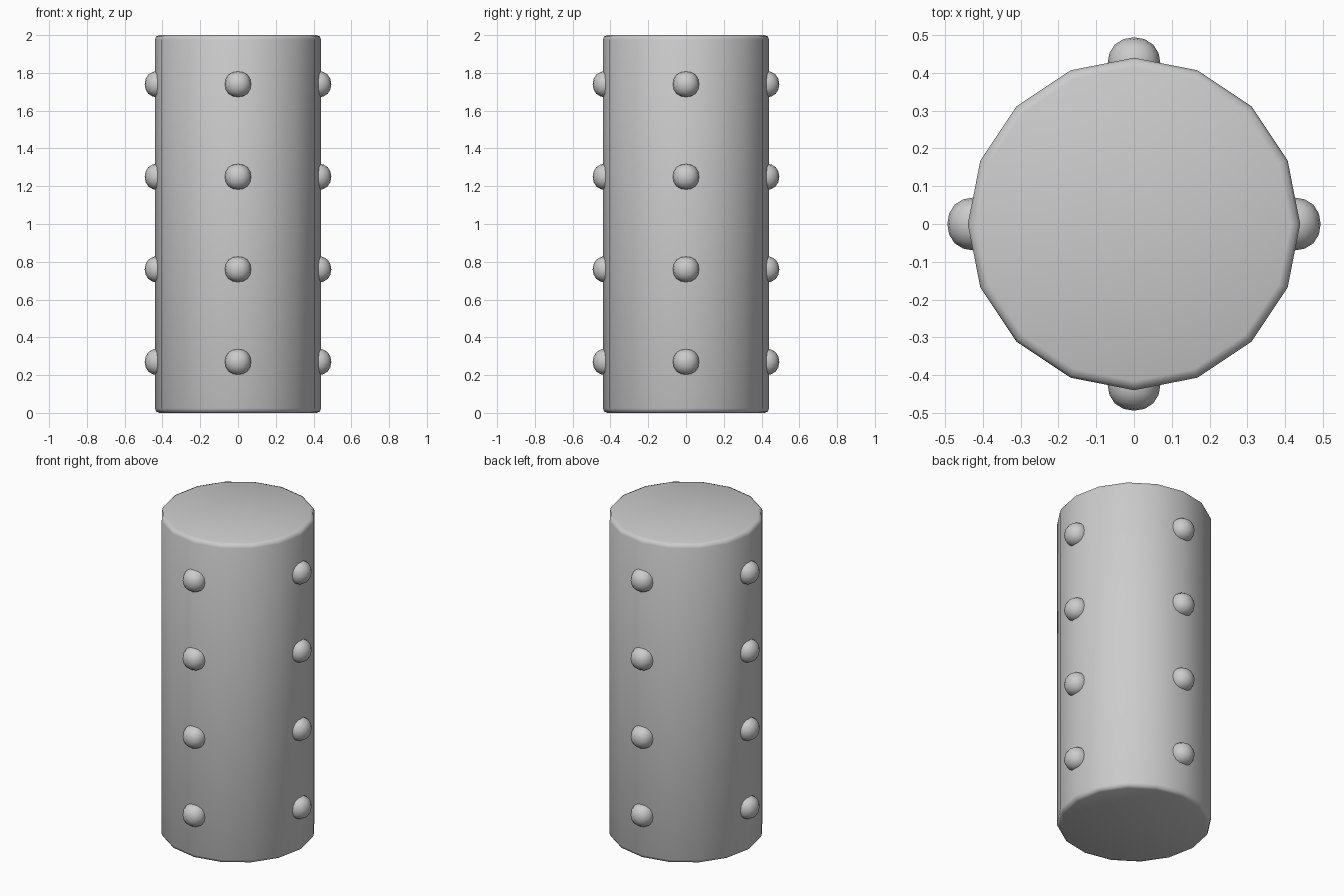
import bpy
import math

if "Cube" in bpy.data.objects:
    bpy.data.objects.remove(bpy.data.objects["Cube"])

# Sixteen-sided post with small softened rims
bpy.ops.mesh.primitive_cylinder_add(vertices=16, radius=0.44, depth=2.0, location=(0, 0, 1))
post = bpy.context.object
post.name = "post"
bevel = post.modifiers.new("rim_bevel", 'BEVEL')
bevel.width = 0.024
bevel.segments = 2
bevel.limit_method = 'ANGLE'
bevel.angle_limit = math.radians(60)
bpy.ops.object.modifier_apply(modifier=bevel.name)
bpy.ops.object.shade_smooth()


# Rounded stud: a cube smoothed into a slightly square ball
def add_stud(name, angle, z):
    r = 0.424
    bpy.ops.mesh.primitive_cube_add(
        size=0.167, location=(r * math.cos(angle), r * math.sin(angle), z),
        rotation=(0, 0, angle))
    stud = bpy.context.object
    stud.name = name
    sub = stud.modifiers.new("round", 'SUBSURF')
    sub.levels = sub.render_levels = 2
    bpy.ops.object.shade_smooth()


# Four rows of studs on four sides
for row in range(4):
    for side in range(4):
        add_stud(f"stud_{row}_{side}", side * math.pi / 2, 0.27 + row * 0.49)
